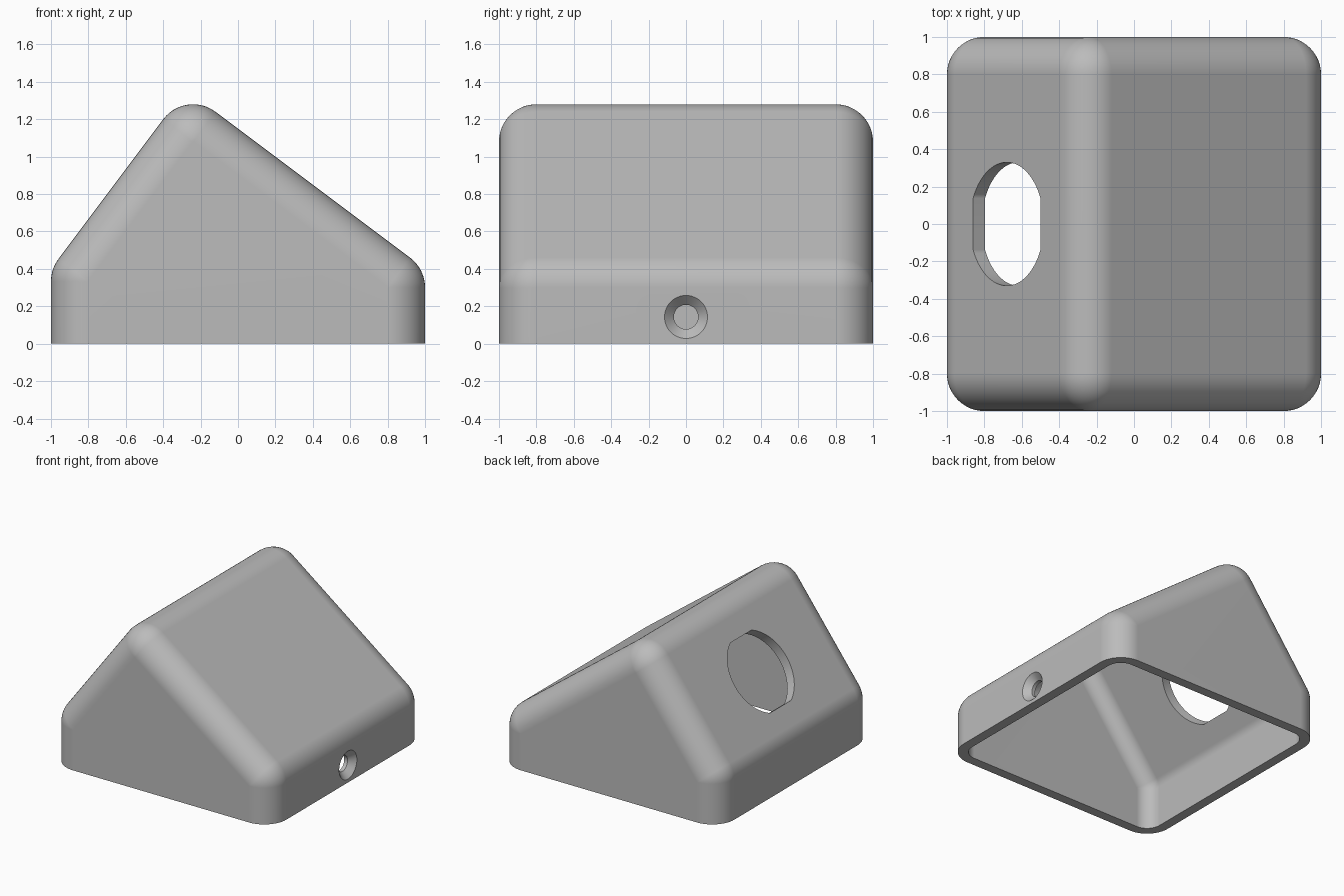
import bpy, bmesh
from math import sin, cos, pi, radians, atan2, sqrt
from mathutils import Matrix, Vector

if "Cube" in bpy.data.objects:
    bpy.data.objects.remove(bpy.data.objects["Cube"], do_unlink=True)

OUTER, INNER = 0.2, 0.12          # corner radii; their difference is the wall
STEPS = 12
HALF = 0.8                        # corner centres along y
LEFT_TURN, RIGHT_TURN = atan2(0.6, -0.8), atan2(0.8, 0.6)
CORNERS = [((-0.8, 0.333), pi, LEFT_TURN),
           ((-0.24, 1.08), LEFT_TURN, RIGHT_TURN),
           ((0.8, 0.3), RIGHT_TURN, 0)]

grey = bpy.data.materials.new("plain_grey")
grey.use_nodes = True
COLOUR = (0.5, 0.5, 0.5, 1)
grey.diffuse_color = COLOUR
grey.node_tree.nodes["Principled BSDF"].inputs["Base Color"].default_value = COLOUR


def ring(bm, y, r):
    """Wedge profile grown outwards by r, open along the ground."""
    pts = [(-HALF - r, 0)]
    for (cx, cz), a, b in CORNERS:
        for i in range(STEPS + 1):
            t = a + (b - a) * i / STEPS
            pts.append((cx + r * cos(t), cz + r * sin(t)))
    pts.append((HALF + r, 0))
    return [bm.verts.new((x, y, z)) for x, z in pts]


def skin(bm, radius):
    """Rounded wedge skin; returns the bottom loop."""
    angles = [pi / 2 * i / STEPS for i in range(STEPS + 1)]
    rings = [ring(bm, -HALF - radius * cos(a), radius * sin(a)) for a in angles]
    rings += [ring(bm, HALF + radius * cos(a), radius * sin(a)) for a in reversed(angles)]
    for a, b in zip(rings, rings[1:]):
        for i in range(len(a) - 1):
            bm.faces.new((a[i], a[i + 1], b[i + 1], b[i]))
    bm.faces.new(rings[0])
    bm.faces.new(rings[-1])
    return [r[0] for r in rings] + [r[-1] for r in reversed(rings)]


def make_object(name, bm):
    bmesh.ops.recalc_face_normals(bm, faces=bm.faces)
    mesh = bpy.data.meshes.new(name)
    bm.to_mesh(mesh)
    bm.free()
    mesh.materials.append(grey)
    obj = bpy.data.objects.new(name, mesh)
    bpy.context.collection.objects.link(obj)
    return obj


# Hollow housing, open below
bm = bmesh.new()
outer, inner = skin(bm, OUTER), skin(bm, INNER)
for i in range(len(outer)):
    j = (i + 1) % len(outer)
    bm.faces.new((outer[i], outer[j], inner[j], inner[i]))
bmesh.ops.remove_doubles(bm, verts=bm.verts, dist=0.0001)
bmesh.ops.dissolve_degenerate(bm, edges=bm.edges, dist=0.0001)
housing = make_object("housing", bm)

# Round opening with two flats, square to the steep slope
R, FLAT, DEPTH = 0.33, 0.3, 0.2
half_angle = atan2(sqrt(R * R - FLAT * FLAT), FLAT)
outline = []
for start in (0, pi):
    for i in range(33):
        t = start + half_angle + (pi - 2 * half_angle) * i / 32
        outline.append((R * cos(t), R * sin(t)))
bm = bmesh.new()
face = bm.faces.new([bm.verts.new((u, v, -DEPTH)) for u, v in outline])
top = bmesh.ops.extrude_face_region(bm, geom=[face])["geom"]
bmesh.ops.translate(bm, vec=(0, 0, 2 * DEPTH),
                    verts=[g for g in top if isinstance(g, bmesh.types.BMVert)])
axes = Matrix(((0.6, 0, -0.8), (0, 1, 0), (0.8, 0, 0.6))).to_4x4()
bm.transform(Matrix.Translation(Vector((-0.68, 0, 0.826))) @ axes)
opening_cutter = make_object("opening_cutter", bm)

# Countersunk hole through the low wall, as a turned profile
bm = bmesh.new()
loops = []
for x, r in ((0.85, 0.065), (0.95, 0.065), (1.0, 0.115), (1.05, 0.115)):
    loops.append([bm.verts.new((x, r * cos(2 * pi * i / 48), 0.143 + r * sin(2 * pi * i / 48)))
                  for i in range(48)])
for a, b in zip(loops, loops[1:]):
    for i in range(48):
        j = (i + 1) % 48
        bm.faces.new((a[i], a[j], b[j], b[i]))
bm.faces.new(loops[0])
bm.faces.new(loops[-1])
screw_cutter = make_object("screw_cutter", bm)

bpy.context.view_layer.objects.active = housing
housing.select_set(True)
for cutter in (opening_cutter, screw_cutter):
    mod = housing.modifiers.new("cut", 'BOOLEAN')
    mod.operation, mod.solver, mod.object = 'DIFFERENCE', 'EXACT', cutter
    bpy.ops.object.modifier_apply(modifier=mod.name)
    bpy.data.objects.remove(cutter, do_unlink=True)

# Smooth rounds with crisp rims and flat panels
bpy.ops.object.select_all(action='DESELECT')
housing.select_set(True)
bpy.ops.object.shade_smooth_by_angle(angle=radians(30))
weighted = housing.modifiers.new("flat_panels", 'WEIGHTED_NORMAL')
weighted.keep_sharp = True
